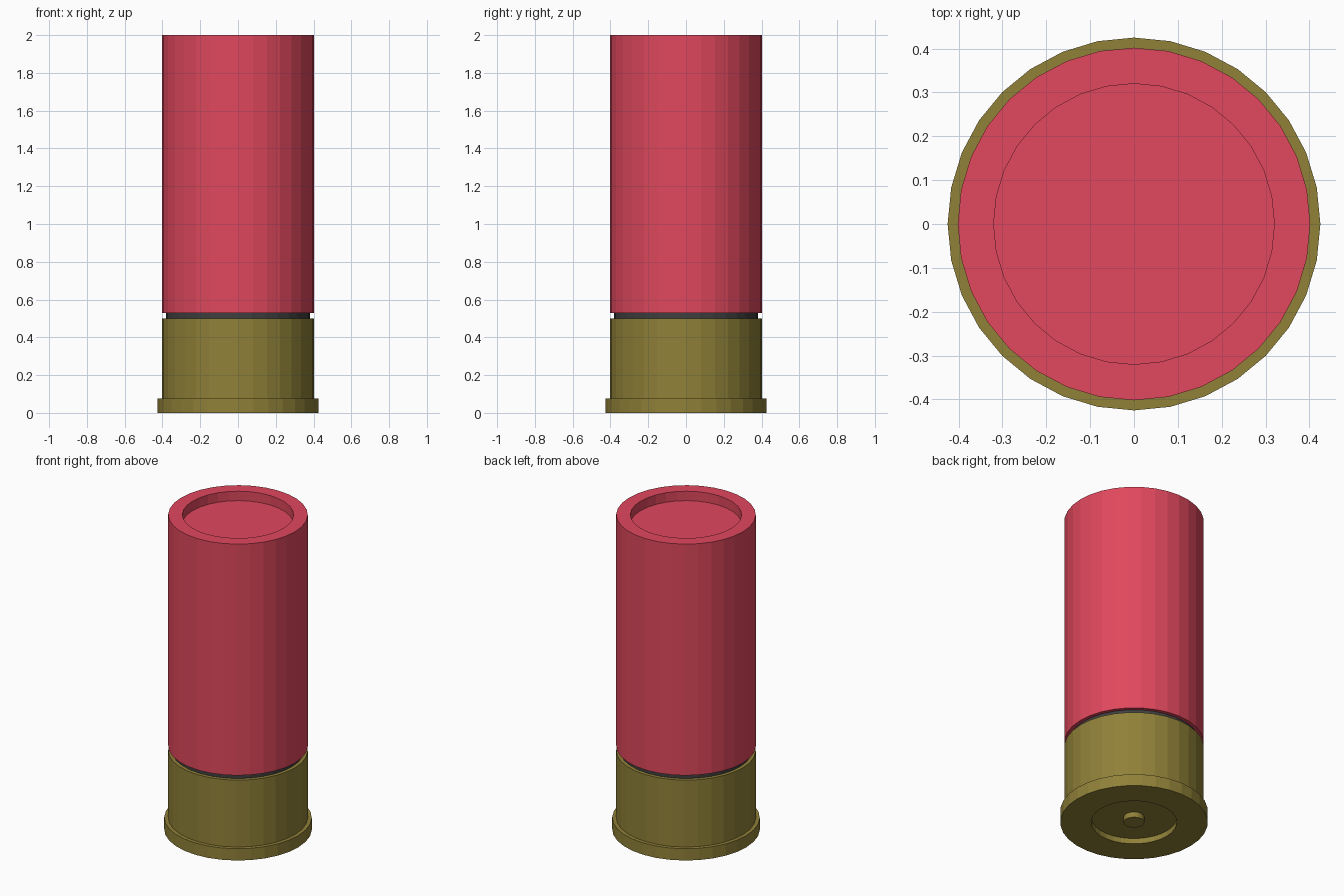
import bpy
import bmesh
from math import cos, sin, tau

if "Cube" in bpy.data.objects:
    bpy.data.objects.remove(bpy.data.objects["Cube"])

SIDES = 32


def material(name, rgb):
    mat = bpy.data.materials.new(name)
    mat.diffuse_color = (*rgb, 1)
    mat.use_nodes = True
    mat.node_tree.nodes["Principled BSDF"].inputs["Base Color"].default_value = mat.diffuse_color
    return mat


def lathe(name, profile, mat):
    """Spin (radius, z) points round z; radius 0 closes with a flat cap."""
    bm = bmesh.new()
    rings = [[bm.verts.new((r * cos(tau * i / SIDES), r * sin(tau * i / SIDES), z))
              for i in range(SIDES)] for r, z in profile]
    for low, high in zip(rings, rings[1:]):
        for i in range(SIDES):
            j = (i + 1) % SIDES
            bm.faces.new((low[i], low[j], high[j], high[i]))
    bm.faces.new(rings[0][::-1])
    bm.faces.new(rings[-1])
    bmesh.ops.recalc_face_normals(bm, faces=bm.faces)
    mesh = bpy.data.meshes.new(name)
    bm.to_mesh(mesh)
    bm.free()
    mesh.materials.append(mat)
    obj = bpy.data.objects.new(name, mesh)
    bpy.context.collection.objects.link(obj)
    return obj


red = material("red_plastic", (0.75, 0.065, 0.11))
brass = material("brass", (0.28, 0.22, 0.04))
dark = material("dark_band", (0.05, 0.05, 0.05))

# Brass base: central primer, recessed ring around it, rim and cup
lathe("brass_base", [(0.06, 0), (0.06, 0.035), (0.247, 0.035), (0.247, 0),
                     (0.425, 0), (0.425, 0.075), (0.402, 0.075), (0.402, 0.5)], brass)

# Narrow dark groove between base and tube
lathe("groove_band", [(0.38, 0.5), (0.38, 0.53)], dark)

# Red tube with shallow recess in the top
lathe("red_tube", [(0.402, 0.53), (0.402, 2.0), (0.32, 2.0), (0.32, 1.94)], red)
